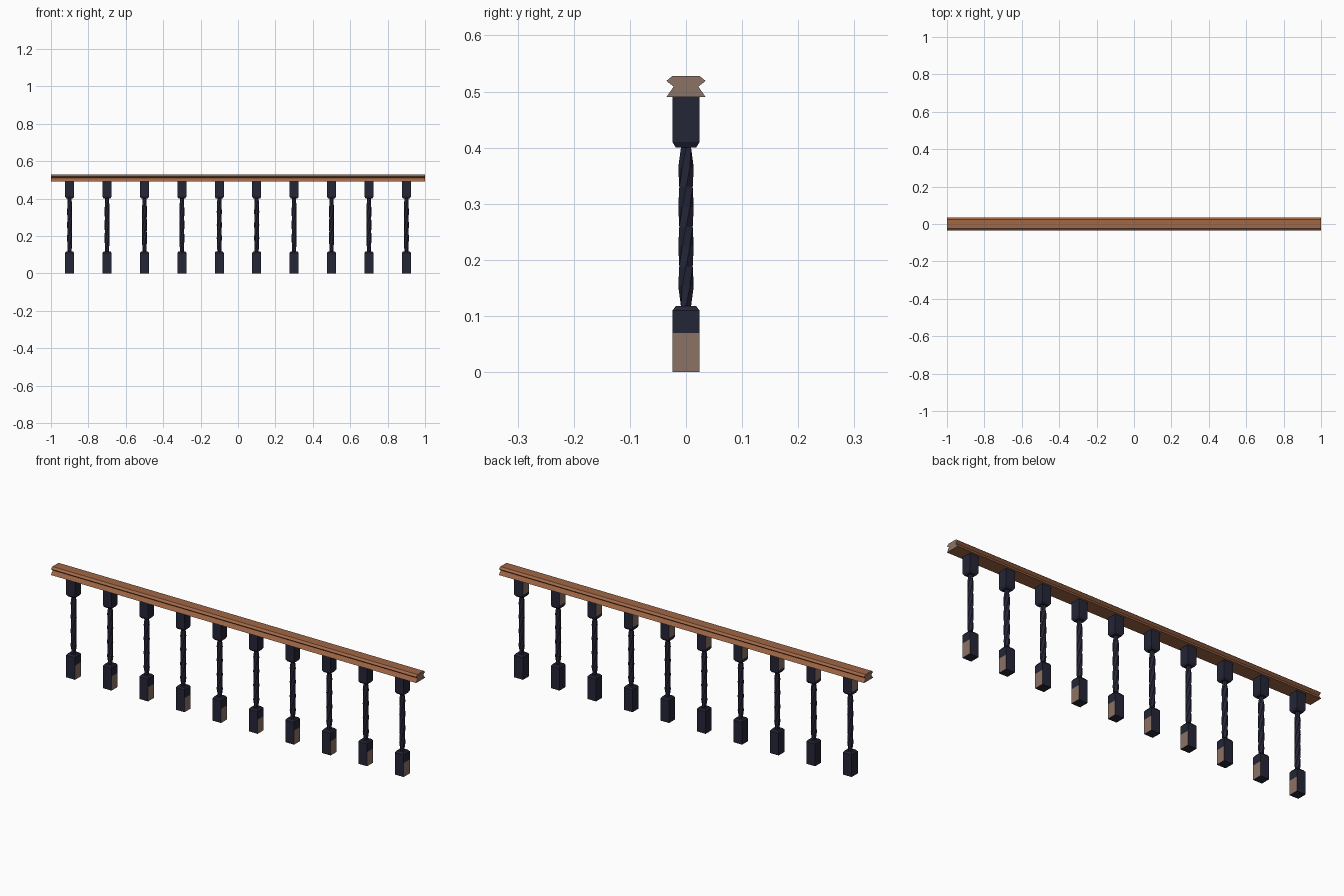
import bpy, math

if "Cube" in bpy.data.objects:
    bpy.data.objects.remove(bpy.data.objects["Cube"])

def material(name, col):
    m = bpy.data.materials.new(name)
    m.diffuse_color = (*col, 1)
    m.use_nodes = True
    m.node_tree.nodes["Principled BSDF"].inputs["Base Color"].default_value = m.diffuse_color
    return m

wood = material("brown wood", (0.35, 0.135, 0.06))
end_wood = material("pale end wood", (0.26, 0.17, 0.13))
navy = material("dark navy", (0.018, 0.019, 0.038))

def loft(name, rings, mats, rule=None):
    """Joins equal rings of points into a closed solid."""
    n = len(rings[0])
    verts = [p for r in rings for p in r]
    faces = [list(range(n))[::-1], [len(verts) - n + i for i in range(n)]]
    for k in range(len(rings) - 1):
        for i in range(n):
            j = (i + 1) % n
            faces.append([k*n + i, k*n + j, (k+1)*n + j, (k+1)*n + i])
    me = bpy.data.meshes.new(name)
    me.from_pydata(verts, [], faces)
    for m in mats:
        me.materials.append(m)
    me.update()
    if rule:
        for p in me.polygons:
            p.material_index = rule(p)
    ob = bpy.data.objects.new(name, me)
    bpy.context.collection.objects.link(ob)
    return ob

def square(x, h, z):
    return [(x + a*h, b*h, z) for a, b in ((-1, -1), (1, -1), (1, 1), (-1, 1))]

# handrail: moulded profile with a V groove on both sides
half = [(0.035, 0.490), (0.022, 0.509), (0.035, 0.519), (0.024, 0.528)]
profile = half + [(-y, z) for y, z in reversed(half)]
loft("handrail", [[(x, y, z) for y, z in profile] for x in (-1, 1)],
     [wood, end_wood], lambda p: int(abs(p.normal.x) > 0.9))

H, S = 0.024, 0.018
for i in range(10):
    x = -0.9 + 0.2*i
    # lower block, pale panel on its right side
    loft(f"base_block_{i}", [square(x, H, 0), square(x, H, 0.07), square(x, H, 0.11), square(x, S, 0.118)],
         [navy, end_wood], lambda p: int(p.normal.x > 0.9 and p.center.z < 0.07))
    # upper block, pale panel on its left side
    loft(f"top_block_{i}", [square(x, S, 0.40), square(x, H, 0.41), square(x, H, 0.42), square(x, H, 0.49)],
         [navy, end_wood], lambda p: int(p.normal.x < -0.9 and p.center.z > 0.42))
    # twisted shaft, slightly thinner at the ends
    rings = []
    for k in range(9):
        z = 0.118 + 0.282*k/8
        r = 0.0105 if k in (0, 8) else 0.0138
        rings.append([(x + r*math.cos(a), r*math.sin(a), z)
                      for a in (math.radians(60*s + 30*k) for s in range(6))])
    loft(f"twisted_shaft_{i}", rings, [navy])
